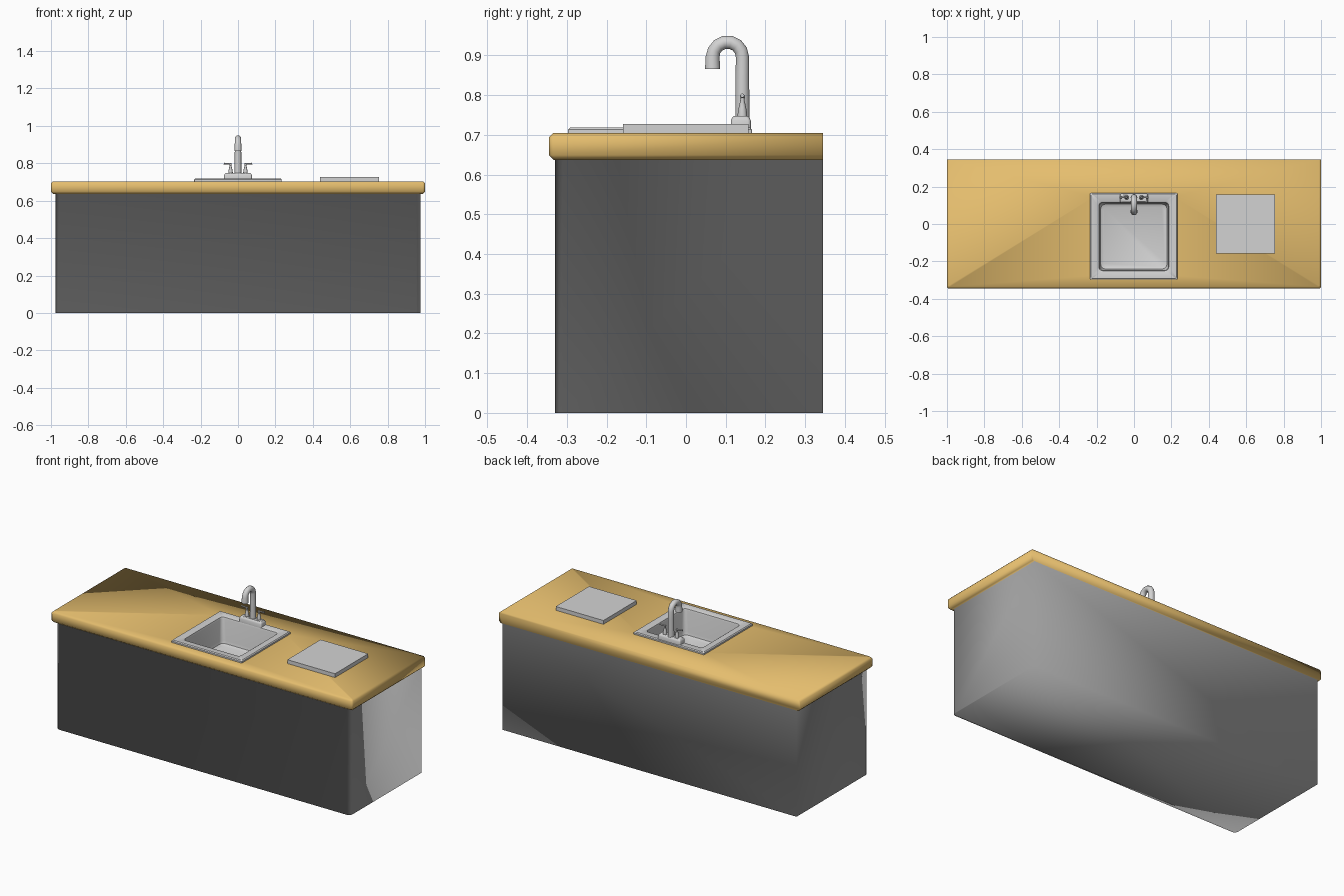
import bpy, bmesh, math
from mathutils import Vector

if "Cube" in bpy.data.objects:
    bpy.data.objects.remove(bpy.data.objects["Cube"])


def material(name, rgb):
    m = bpy.data.materials.new(name)
    m.diffuse_color = (*rgb, 1)
    m.use_nodes = True
    m.node_tree.nodes["Principled BSDF"].inputs["Base Color"].default_value = m.diffuse_color
    return m


WOOD = material("golden_wood", (0.78, 0.51, 0.155))
STEEL = material("light_steel", (0.65, 0.65, 0.65))
CABINET = material("cabinet_grey", (0.43, 0.43, 0.43))


def finish(name, bm, mats, angle=40):
    """Make an object; angle=None shades every edge smooth."""
    bmesh.ops.recalc_face_normals(bm, faces=bm.faces[:])
    for f in bm.faces:
        f.smooth = True
    mesh = bpy.data.meshes.new(name)
    bm.to_mesh(mesh)
    bm.free()
    ob = bpy.data.objects.new(name, mesh)
    bpy.context.collection.objects.link(ob)
    for m in mats:
        mesh.materials.append(m)
    if angle is not None:
        bpy.ops.object.select_all(action='DESELECT')
        ob.select_set(True)
        bpy.context.view_layer.objects.active = ob
        bpy.ops.object.shade_smooth_by_angle(angle=math.radians(angle))
    return ob


def skin(bm, loops, skip=()):
    """Bridge a list of equally long closed loops."""
    rings = [[bm.verts.new(p) for p in loop] for loop in loops]
    for a, b in zip(rings, rings[1:]):
        n = len(a)
        for i in range(n):
            if i not in skip:
                bm.faces.new((a[i], a[(i + 1) % n], b[(i + 1) % n], b[i]))
    return rings


def tube(name, path, radii, mat, sides=14):
    """Sweep a circle along a path of points, with a radius at each point."""
    path = [Vector(p) for p in path]
    loops = []
    for i, p in enumerate(path):
        t = (path[min(i + 1, len(path) - 1)] - path[max(i - 1, 0)]).normalized()
        side = Vector((1, 0, 0)) if abs(t.x) < 0.8 else Vector((0, 1, 0))
        v = t.cross(side).normalized()
        u = v.cross(t)
        loops.append([p + radii[i] * (math.cos(a) * u + math.sin(a) * v)
                      for a in (2 * math.pi * k / sides for k in range(sides))])
    bm = bmesh.new()
    rings = skin(bm, loops)
    bm.faces.new(rings[0])
    bm.faces.new(rings[-1])
    return finish(name, bm, [mat])


def rounded_rect(x0, x1, y0, y1, r, z, n=5):
    pts = []
    for k, (cx, cy) in enumerate([(x1 - r, y1 - r), (x0 + r, y1 - r),
                                  (x0 + r, y0 + r), (x1 - r, y0 + r)]):
        for j in range(n):
            a = math.pi / 2 * (k + j / (n - 1))
            pts.append((cx + r * math.cos(a), cy + r * math.sin(a), z))
    return pts


def front_rounded(hx, y0, r, z, n=4):
    """Plan outline with square back corners and round front corners."""
    pts = [(-hx, 0.345, z)]
    for k, cx in ((2, -hx + r), (3, hx - r)):
        for j in range(n):
            a = math.pi / 2 * (k + j / (n - 1))
            pts.append((cx + r * math.cos(a), y0 + r + r * math.sin(a), z))
    return pts + [(hx, 0.345, z)]


# Cabinet and countertop in one softly shaded shell with an overhanging lip
LIP = 0.637
bm = bmesh.new()
levels = [(0.975, -0.330, 0.020, 0.0), (0.975, -0.330, 0.020, LIP),
          (0.988, -0.333, 0.006, LIP), (1.0, -0.345, 0.012, LIP + 0.012),
          (1.0, -0.345, 0.012, 0.694), (0.990, -0.335, 0.006, 0.704)]
outlines = [front_rounded(*lv) for lv in levels]
rings = skin(bm, outlines, skip={len(outlines[0]) - 1})
bm.faces.new(rings[0])
# flat back of the cabinet, then flat back of the countertop
bm.faces.new([rings[0][0], rings[1][0], rings[1][-1], rings[0][-1]])
bm.faces.new([r[0] for r in rings[1:]] + [r[-1] for r in reversed(rings[1:])])
# top surface with an opening for the sink bowl
hole = [bm.verts.new((x, y, 0.704)) for x, y in
        ((-0.215, -0.275), (0.215, -0.275), (0.215, 0.145), (-0.215, 0.145))]
edges = [bm.edges.new((hole[i], hole[(i + 1) % 4])) for i in range(4)]
top = rings[-1]
edges += [bm.edges.get((top[i], top[(i + 1) % len(top)])) for i in range(len(top))]
bmesh.ops.triangle_fill(bm, use_beauty=True, use_dissolve=False, edges=edges,
                        normal=(0, 0, 1))
for f in bm.faces:
    f.material_index = 1 if f.calc_center_median().z > LIP - 0.001 else 0
finish("cabinet_and_countertop", bm, [CABINET, WOOD], None)

# Sink: raised rim, rounded lip and bowl
bm = bmesh.new()
X0, X1, Y0, Y1 = -0.235, 0.233, -0.297, 0.166
sections = [  # (inset, extra inset at the back, corner radius, height)
    (0, 0, 0.004, 0.702), (0, 0, 0.004, 0.713), (0.005, 0, 0.004, 0.718),
    (0.040, 0.003, 0.022, 0.718), (0.047, 0.003, 0.020, 0.714),
    (0.050, 0.003, 0.020, 0.704), (0.053, 0.003, 0.025, 0.580),
    (0.057, 0.003, 0.025, 0.563), (0.070, 0.003, 0.025, 0.556)]
rings = skin(bm, [rounded_rect(X0 + d, X1 - d, Y0 + d, Y1 - d - e, r, z)
                  for d, e, r, z in sections])
bm.faces.new(rings[-1])
finish("sink", bm, [STEEL])

# Board lying on the counter
bm = bmesh.new()
rings = skin(bm, [[(x, y, z) for x, y in ((0.438, -0.158), (0.754, -0.158),
                                          (0.754, 0.157), (0.438, 0.157))]
                  for z in (0.704, 0.727)])
bm.faces.new(rings[0])
bm.faces.new(rings[-1])
finish("board", bm, [STEEL])

# Faucet base with tapered sides
bm = bmesh.new()
rings = skin(bm, [rounded_rect(-0.074 + d, 0.074 - d, 0.113 + d, 0.163 - d, 0.008, z)
                  for d, z in ((0, 0.714), (0, 0.736), (0.003, 0.743), (0.008, 0.748))])
bm.faces.new(rings[0])
bm.faces.new(rings[-1])
finish("faucet_base", bm, [STEEL])

# Gooseneck spout: upright, half-circle bend, slightly flared outlet
path = [(0, 0.142, 0.74), (0, 0.142, 0.85)]
for k in range(8):
    a = math.pi * k / 7
    path.append((0, 0.1045 + 0.0375 * math.cos(a), 0.896 + 0.0375 * math.sin(a)))
path.append((0, 0.067, 0.866))
radii = [0.018, 0.0175] + [0.017] * 7 + [0.018, 0.0195]
tube("faucet_spout", path, radii, STEEL, 14)

# Tap handles: tapered post, cap and outward lever on both sides
for s, label in ((-1, "left"), (1, "right")):
    x = 0.04 * s
    tube(label + "_tap_post",
         [(x, 0.142, z) for z in (0.744, 0.752, 0.770, 0.788, 0.792, 0.799, 0.801)],
         [0.012, 0.012, 0.009, 0.005, 0.006, 0.006, 0.004], STEEL, 12)
    tube(label + "_tap_lever",
         [(x - 0.006 * s, 0.142, 0.796), (x + 0.02 * s, 0.142, 0.797),
          (x + 0.036 * s, 0.142, 0.799)],
         [0.004, 0.004, 0.005], STEEL, 10)
